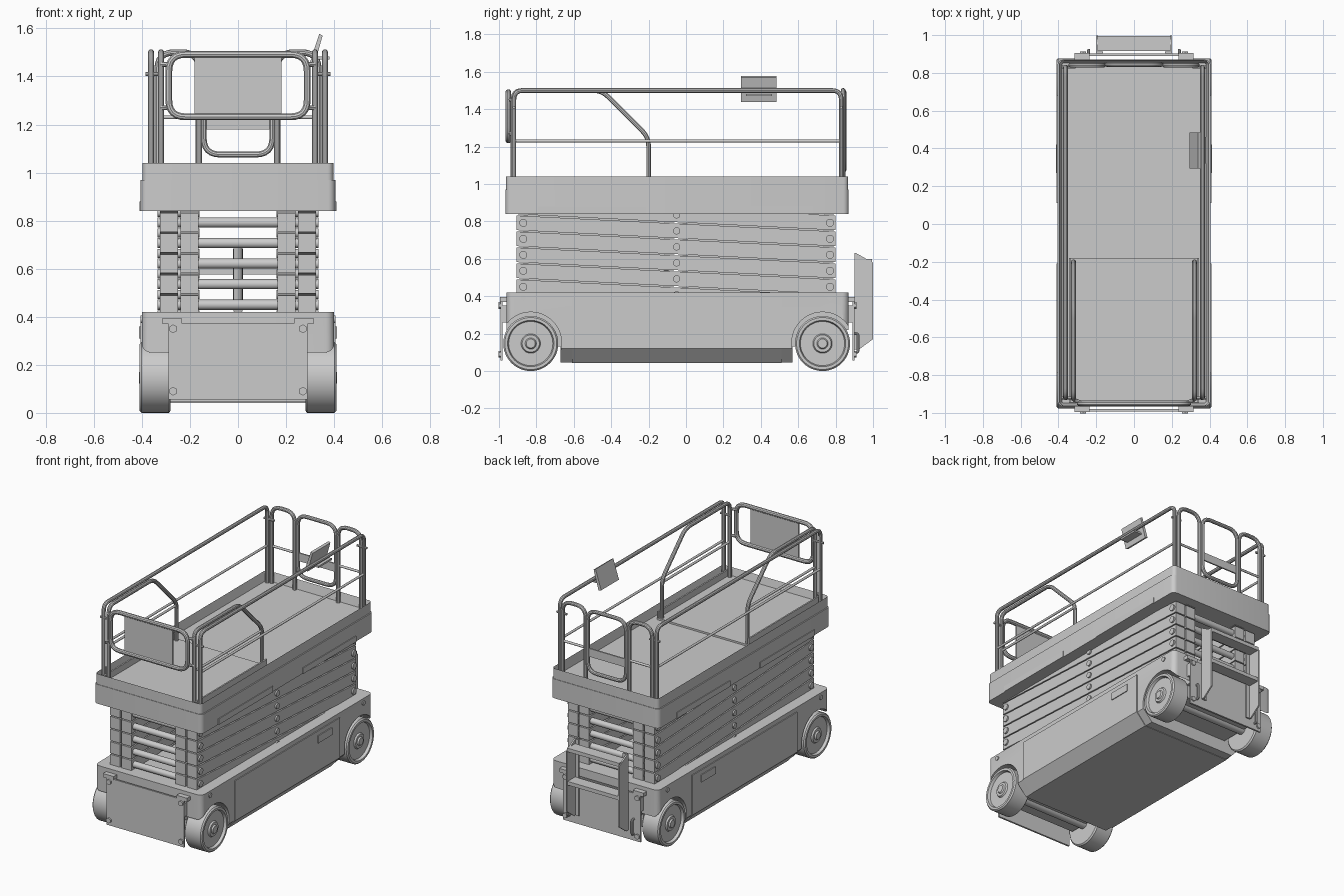
import bpy, bmesh, math
from mathutils import Vector, Matrix

cube = bpy.data.objects.get("Cube")
if cube:
    bpy.data.objects.remove(cube, do_unlink=True)

grey = bpy.data.materials.new("light_grey")
grey.use_nodes = True
grey.diffuse_color = (0.6, 0.6, 0.6, 1)
grey.node_tree.nodes["Principled BSDF"].inputs["Base Color"].default_value = (0.6, 0.6, 0.6, 1)
parts = []


def add(name, data):
    ob = bpy.data.objects.new(name, data)
    bpy.context.collection.objects.link(ob)
    data.materials.append(grey)
    parts.append(ob)
    return ob


def finish(name, bm):
    bmesh.ops.recalc_face_normals(bm, faces=bm.faces[:])
    me = bpy.data.meshes.new(name)
    bm.to_mesh(me)
    bm.free()
    return add(name, me)


def box(name, x, y, z, corner=0, tray=0):
    """Box from ranges, with rounded upright corners and an optional sunken top."""
    bm = bmesh.new()
    bmesh.ops.create_cube(bm, size=1)
    for v in bm.verts:
        v.co = [r[0] if c < 0 else r[1] for c, r in zip(v.co, (x, y, z))]
    if corner:
        up = [e for e in bm.edges if abs(e.verts[0].co.z - e.verts[1].co.z) > 1e-4]
        bmesh.ops.bevel(bm, geom=up, offset=corner, segments=5, affect='EDGES', profile=0.5)
    if tray:
        bm.normal_update()
        top = [f for f in bm.faces if f.normal.z > 0.9]
        bmesh.ops.inset_region(bm, faces=top, thickness=0.015)
        for v in {v for f in top for v in f.verts}:
            v.co.z -= tray
    return finish(name, bm)


def prism(name, pts, axis, lo, hi):
    """Extrude a profile along axis 0 (points are y, z) or axis 1 (points are x, z)."""
    bm = bmesh.new()
    rows = []
    for d in (lo, hi):
        rows.append([bm.verts.new((d, a, b) if axis == 0 else (a, d, b)) for a, b in pts])
    for row in rows:
        bm.faces.new(row)
    n = len(pts)
    for i in range(n):
        j = (i + 1) % n
        bm.faces.new((rows[0][i], rows[0][j], rows[1][j], rows[1][i]))
    return finish(name, bm)


def rod(name, a, b, r, sides=24):
    a, b = Vector(a), Vector(b)
    turn = (b - a).to_track_quat('Z', 'Y').to_matrix().to_4x4()
    bm = bmesh.new()
    bmesh.ops.create_cone(bm, cap_ends=True, segments=sides, radius1=r, radius2=r,
                          depth=(b - a).length, matrix=Matrix.Translation((a + b) / 2) @ turn)
    return finish(name, bm)


def tube(name, pts, r=0.013, fillet=0.05, closed=False):
    """Bent pipe whose corners are rounded."""
    pts = [Vector(p) for p in pts]
    n, path = len(pts), []
    for i, p in enumerate(pts):
        if not closed and i in (0, n - 1):
            path.append(p)
            continue
        a = p + (pts[i - 1] - p).normalized() * fillet
        b = p + (pts[(i + 1) % n] - p).normalized() * fillet
        for k in range(7):
            t = k / 6
            path.append(a * (1 - t) ** 2 + p * 2 * t * (1 - t) + b * t * t)
    cu = bpy.data.curves.new(name, 'CURVE')
    cu.dimensions = '3D'
    cu.bevel_depth, cu.bevel_resolution, cu.use_fill_caps = r, 3, True
    sp = cu.splines.new('POLY')
    sp.points.add(len(path) - 1)
    for q, c in zip(sp.points, path):
        q.co = (*c, 1)
    sp.use_cyclic_u = closed
    ob = add(name, cu)
    bpy.ops.object.select_all(action='DESELECT')
    ob.select_set(True)
    bpy.context.view_layer.objects.active = ob
    bpy.ops.object.convert(target='MESH')


def lathe(name, profile, side, y, z):
    """Spin (radius, x) points around an axle."""
    bm = bmesh.new()
    vs = [bm.verts.new((side * x, 0, r)) for r, x in profile]
    es = [bm.edges.new(p) for p in zip(vs, vs[1:])]
    bmesh.ops.spin(bm, geom=vs + es, cent=(0, 0, 0), axis=(1, 0, 0), angle=math.tau, steps=48)
    bmesh.ops.remove_doubles(bm, verts=bm.verts[:], dist=1e-4)
    bmesh.ops.translate(bm, verts=bm.verts[:], vec=(0, y, z))
    return finish(name, bm)


def cut(ob, cutter):
    mod = ob.modifiers.new("cut", 'BOOLEAN')
    mod.operation, mod.object, mod.solver = 'DIFFERENCE', cutter, 'EXACT'
    bpy.context.view_layer.objects.active = ob
    bpy.ops.object.modifier_apply(modifier=mod.name)
    parts.remove(cutter)
    bpy.data.objects.remove(cutter, do_unlink=True)


def hull(grow, top):
    right = [(0.4 + grow, top), (0.4 + grow, 0.12), (0.33 + grow, 0.045 - grow / 2)]
    return right + [(-x, z) for x, z in reversed(right)]


# Chassis with wheel arches and raised end bays
WHEELS = (-0.83, 0.73)
chassis = prism("chassis", hull(0, 0.3), 1, -0.93, 0.84)
chassis_top = box("chassis_top", (-0.4, 0.4), (-0.96, 0.87), (0.22, 0.42), 0.035)
for y, bay in zip(WHEELS, ((-1.1, -0.67), (0.57, 1.1))):
    cut(chassis, box("bay_cutter", (-0.5, 0.5), bay, (-0.1, 0.13)))
    for s in (-1, 1):
        for body in (chassis, chassis_top):
            cut(body, rod("arch_cutter", (s * 0.27, y, 0.15), (s * 0.5, y, 0.15), 0.165, 48))
prism("side_doors", hull(0.006, 0.39), 1, -0.61, 0.51)

# Wheels
TYRE = [(0, 0.28), (0.138, 0.28), (0.147, 0.288), (0.147, 0.402), (0.139, 0.41), (0.124, 0.41),
        (0.118, 0.392), (0.052, 0.392), (0.046, 0.402), (0.03, 0.402), (0.024, 0.411), (0, 0.411)]
for y in WHEELS:
    rod("axle", (-0.3, y, 0.147), (0.3, y, 0.147), 0.035)
    for s in (-1, 1):
        lathe("wheel", TYRE, s, y, 0.147)

# End plates with brackets and bolts
for end, y in ((-1, -0.96), (1, 0.87)):
    face = y + end * 0.02
    box("end_plate", (-0.29, 0.29), sorted((face, face + end * 0.012)), (0.055, 0.375))
    for s in (-1, 1):
        box("plate_standoff", sorted((s * 0.24, s * 0.29)), sorted((y - end * 0.01, face)), (0.26, 0.35))
        box("plate_bracket", sorted((s * 0.235, s * 0.315)), sorted((y, face + end * 0.014)), (0.37, 0.395))
        for z in (0.09, 0.35):
            rod("plate_bolt", (s * 0.27, face, z), (s * 0.27, face + end * 0.022, z), 0.018, 6)

# Scissor stack: outer arms fall towards the back, inner arms rise
STEP = 0.0855
for s in (-1, 1):
    for k in range(6):
        z = 0.45 + k * STEP
        for name, x, a, b in (("outer_arm", (0.25, 0.325), z, z - STEP),
                              ("inner_arm", (0.165, 0.24), z - STEP, z)):
            prism(name, [(-0.905, a - 0.039), (0.8, b - 0.039), (0.8, b + 0.039), (-0.905, a + 0.039)],
                  0, *sorted((s * x[0], s * x[1])))
        rod("centre_pin", (s * 0.16, -0.05, z - STEP / 2), (s * 0.335, -0.05, z - STEP / 2), 0.019)
    for y in (-0.87, 0.77):
        rod("chassis_pin", (s * 0.39, y, 0.39), (s * 0.406, y, 0.39), 0.015)
    box("door_handle", sorted((s * 0.4, s * 0.412)), (0.27, 0.42), (0.31, 0.36))
for k in range(5):
    z = 0.45 + k * STEP
    for y in (-0.87, 0.77):
        rod("cross_tube", (-0.335, y, z), (0.335, y, z), 0.021)
rod("lift_cylinder", (0, -0.55, 0.43), (0, 0.35, 0.68), 0.02)

# Platform, rim and sliding extension deck
box("platform_skirt", (-0.405, 0.405), (-0.965, 0.87), (0.84, 0.97), 0.03)
box("platform_rim", (-0.397, 0.397), (-0.962, 0.867), (0.95, 1.04), 0.025, tray=0.06)
box("extension_deck", (-0.345, 0.345), (-0.945, -0.18), (0.97, 0.992))
for s in (-1, 1):
    box("extension_toe_board", sorted((s * 0.335, s * 0.345)), (-0.945, -0.18), (0.97, 1.035))
    for y in ((-0.79, -0.21), (0.11, 0.68)):
        box("skirt_pad", sorted((s * 0.4, s * 0.41)), y, (0.84, 0.88))

# Guard rails
for s in (-1, 1):
    x, xe = s * 0.362, s * 0.32
    tube("side_rail", [(x, -0.92, 0.97), (x, -0.92, 1.5), (x, 0.83, 1.5), (x, 0.83, 0.97)])
    rod("side_mid_rail", (x, -0.92, 1.23), (x, 0.83, 1.23), 0.008, 12)
    tube("extension_rail", [(xe, -0.925, 0.97), (xe, -0.925, 1.5), (xe, -0.45, 1.5),
                            (xe, -0.2, 1.25), (xe, -0.2, 0.97)])
    rod("extension_mid_rail", (xe, -0.925, 1.23), (xe, -0.2, 1.23), 0.008, 12)
    tube("back_rail", [(s * 0.163, 0.84, 0.97), (s * 0.163, 0.84, 1.5),
                       (s * 0.335, 0.84, 1.5), (s * 0.335, 0.84, 0.97)], fillet=0.07)
    rod("back_mid_rail", (s * 0.163, 0.84, 1.23), (s * 0.335, 0.84, 1.23), 0.008, 12)
    for y in (-0.92, 0.83):
        rod("rail_bolt", (s * 0.31, y, 1.41), (s * 0.385, y, 1.41), 0.008, 8)
    for z in (1.27, 1.45):
        rod("front_frame_clamp", (s * 0.28, -0.945, z), (xe, -0.93, z), 0.01, 8)


def loop(name, x, y, lo, hi, r):
    tube(name, [(-x, y, lo), (x, y, lo), (x, y, hi), (-x, y, hi)], r, 0.07, True)


loop("front_frame", 0.288, -0.95, 1.232, 1.492, 0.015)
box("front_panel", (-0.18, 0.18), (-0.955, -0.945), (1.23, 1.49))
loop("back_gate", 0.143, 0.845, 1.075, 1.492, 0.013)
box("gate_plate", (-0.15, 0.15), (0.84, 0.85), (1.18, 1.235))

# Control box leaning on the side rail
prism("control_box", [(0.295, 1.445), (0.315, 1.437), (0.352, 1.57), (0.338, 1.577)], 1, 0.295, 0.485)
box("control_bracket", (0.31, 0.38), (0.32, 0.46), (1.47, 1.482))

# Ladder at the back
SIDE = [(0.91, 0.63), (0.999, 0.58), (0.999, 0.17), (0.925, 0.115), (0.91, 0.115)]
for s in (-1, 1):
    prism("ladder_side", SIDE, 0, *sorted((s * 0.19, s * 0.2)))
    box("ladder_flange", sorted((s * 0.165, s * 0.2)), (0.902, 0.912), (0.115, 0.63))
    tube("tie_down", [(s * 0.24, 0.9, 0.1), (s * 0.24, 0.92, 0.1), (s * 0.24, 0.92, 0.2),
                      (s * 0.24, 0.9, 0.2)], 0.008, 0.012)
for z in (0.35, 0.575):
    box("ladder_step", (-0.195, 0.195), (0.915, 0.995), (z, z + 0.025))

# Smooth round parts, keep sharp edges
bpy.ops.object.select_all(action='DESELECT')
for ob in parts:
    ob.select_set(True)
bpy.context.view_layer.objects.active = parts[0]
bpy.ops.object.shade_smooth_by_angle(angle=math.radians(35))
